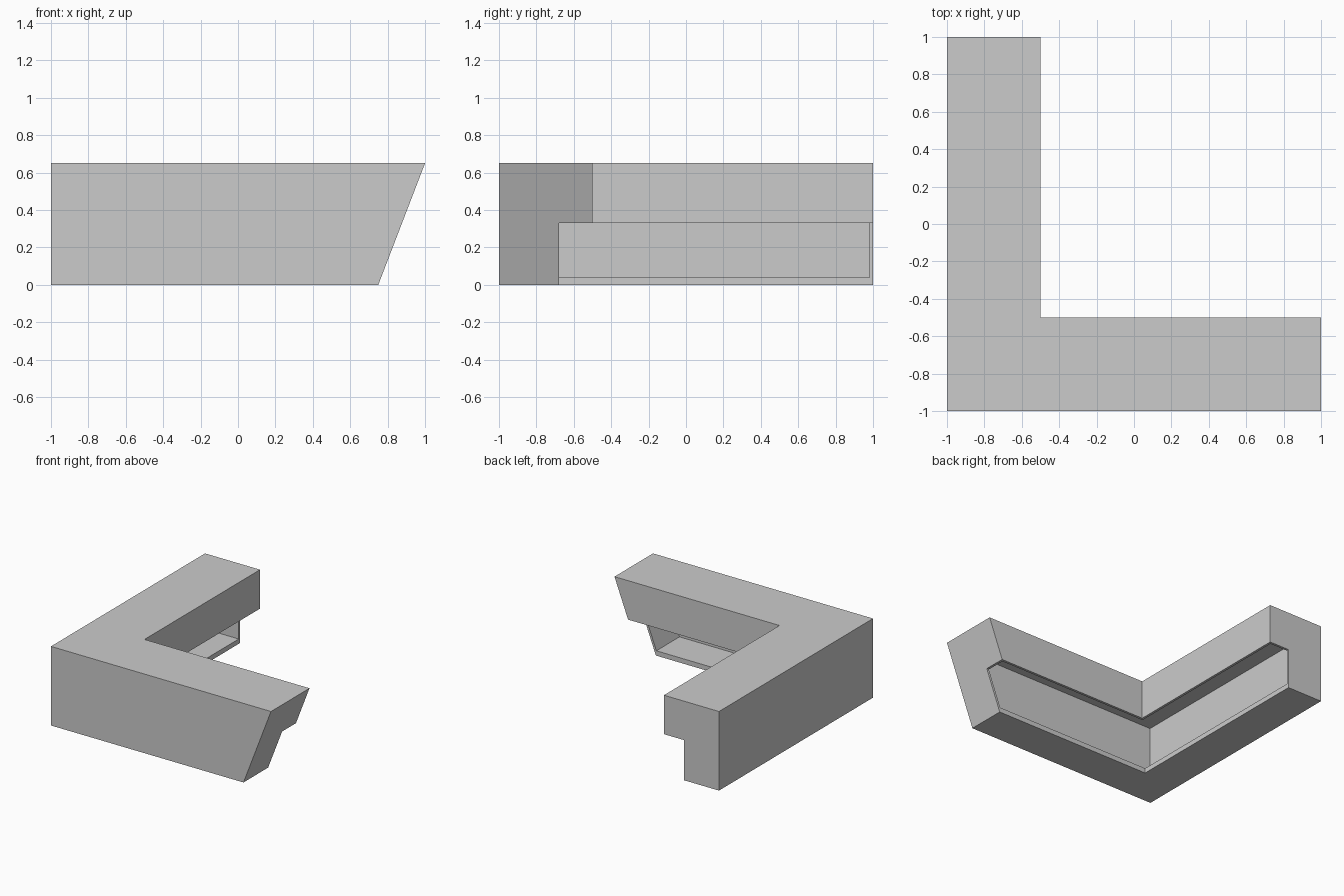
import bpy
import bmesh

HEIGHT, WALL = 0.65, 0.02

cube = bpy.data.objects.get("Cube")
if cube:
    bpy.data.objects.remove(cube, do_unlink=True)

grey = bpy.data.materials.new("plain_grey")
grey.use_nodes = True
colour = (0.6, 0.6, 0.6, 1.0)
grey.diffuse_color = colour
grey.node_tree.nodes["Principled BSDF"].inputs["Base Color"].default_value = colour


# Stations along the L: each maps a section point (depth, height) to space
def back_end(inset):
    return lambda d, z: (d - 1, 1 - inset, z)


def corner(d, z):
    return (d - 1, d - 1, z)


def raked_end(inset):
    return lambda d, z: (0.75 + 0.25 * z / HEIGHT - inset, d - 1, z)


def sweep(name, section, stations):
    """Skin a closed section through the stations and cap both ends."""
    bm = bmesh.new()
    rings = [[bm.verts.new(place(d, z)) for d, z in section] for place in stations]
    n = len(section)
    for a, b in zip(rings, rings[1:]):
        for i in range(n):
            j = (i + 1) % n
            bm.faces.new((a[i], a[j], b[j], b[i]))
    bm.faces.new(rings[0])
    bm.faces.new(rings[-1])
    bmesh.ops.recalc_face_normals(bm, faces=bm.faces)
    mesh = bpy.data.meshes.new(name)
    bm.to_mesh(mesh)
    bm.free()
    mesh.materials.append(grey)
    obj = bpy.data.objects.new(name, mesh)
    bpy.context.collection.objects.link(obj)
    return obj


# Stepped outline of the end panels
outline = [(0, 0), (0.32, 0), (0.32, 0.33), (0.5, 0.33), (0.5, HEIGHT), (0, HEIGHT)]

# Hollow section: floor, outer wall, top and hanging inner wall
hollow = [(0, 0), (0.32, 0), (0.32, 0.04), (WALL, 0.04),
          (WALL, HEIGHT - WALL), (0.5 - WALL, HEIGHT - WALL),
          (0.5 - WALL, 0.33), (0.5, 0.33), (0.5, HEIGHT), (0, HEIGHT)]

sweep("counter_shell", hollow, [back_end(WALL), corner, raked_end(WALL)])
sweep("back_end_panel", outline, [back_end(0), back_end(WALL)])
sweep("raked_end_panel", outline, [raked_end(0), raked_end(WALL)])
